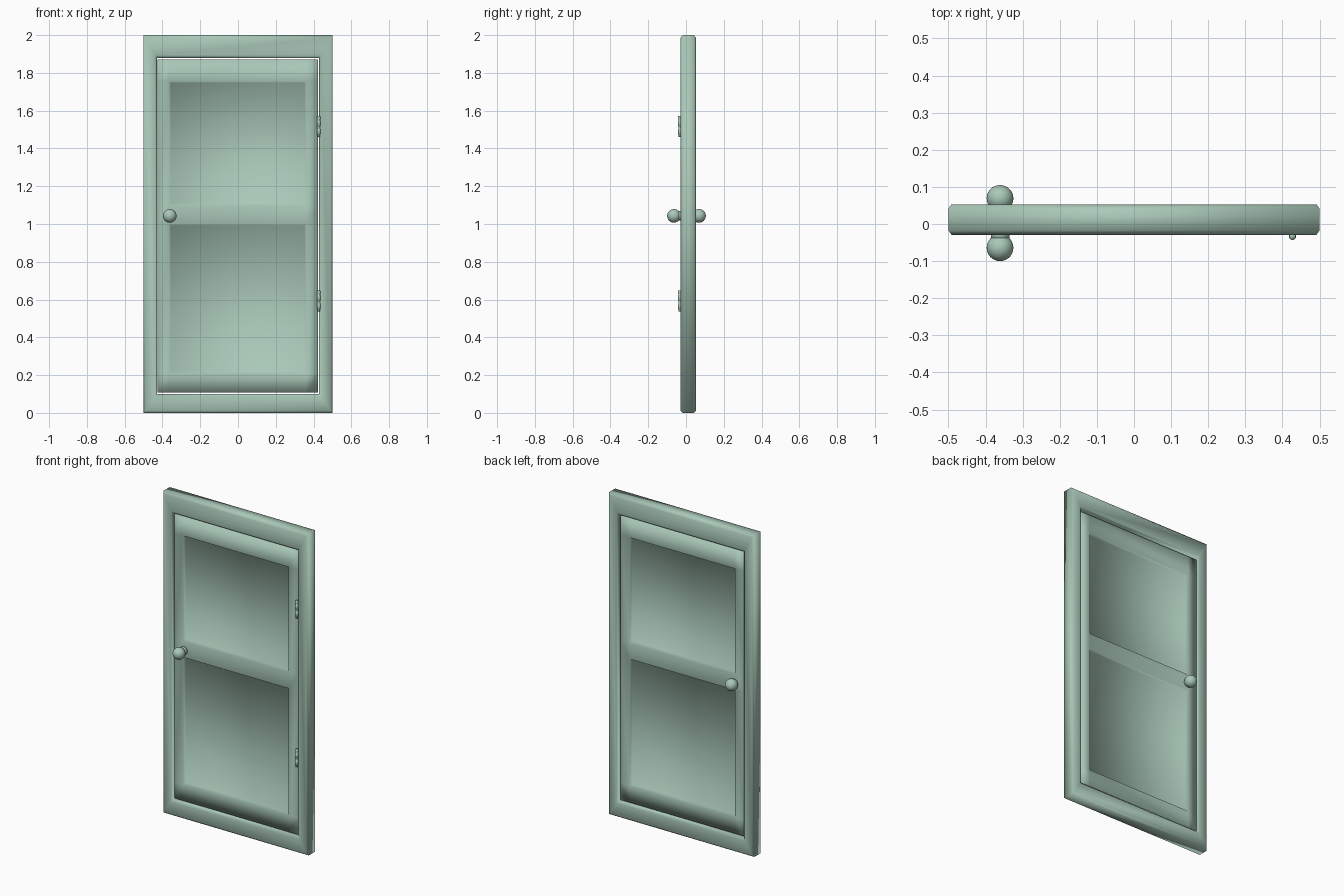
import bpy, bmesh, math
from mathutils import Matrix

if "Cube" in bpy.data.objects:
    bpy.data.objects.remove(bpy.data.objects["Cube"])

mat = bpy.data.materials.new("sage_green")
mat.diffuse_color = (0.40, 0.58, 0.48, 1)
mat.use_nodes = True
mat.node_tree.nodes["Principled BSDF"].inputs["Base Color"].default_value = mat.diffuse_color


def finish(name, bm):
    bmesh.ops.recalc_face_normals(bm, faces=bm.faces[:])
    me = bpy.data.meshes.new(name)
    bm.to_mesh(me)
    bm.free()
    me.materials.append(mat)
    for p in me.polygons:
        p.use_smooth = True
    ob = bpy.data.objects.new(name, me)
    bpy.context.collection.objects.link(ob)
    return ob


def rect(bm, x0, x1, z0, z1, y):
    return [bm.verts.new((x, y, z)) for x, z in ((x0, z0), (x1, z0), (x1, z1), (x0, z1))]


def bridge(bm, a, b):
    n = len(a)
    for i in range(n):
        j = (i + 1) % n
        bm.faces.new((a[i], a[j], b[j], b[i]))


# Door frame: chamfered profile (t = 0 outside, 1 at the opening) swept round
bm = bmesh.new()
profile = [(0, -0.018), (0.12, -0.029), (0.88, -0.029), (1, -0.018),
           (1, 0.042), (0.88, 0.053), (0.12, 0.053), (0, 0.042)]
rings = [rect(bm, -0.5 + 0.07 * t, 0.5 - 0.07 * t, 0.1 * t, 2 - 0.12 * t, y) for t, y in profile]
for i, r in enumerate(rings):
    bridge(bm, r, rings[(i + 1) % len(rings)])
finish("door_frame", bm)

# Door leaf: slab with two recessed panels on each side
X0, X1, Z0, Z1 = -0.427, 0.424, 0.108, 1.872
xs = [X0, -0.365, 0.36, X1]
zs = [Z0, 0.21, 1.0, 1.1, 1.755, Z1]
bm = bmesh.new()
sides = []
for y, inward in ((-0.016, 1), (0.04, -1)):
    g = [[bm.verts.new((x, y, z)) for x in xs] for z in zs]
    for j in range(len(zs) - 1):
        for i in range(len(xs) - 1):
            q = [g[j][i], g[j][i + 1], g[j + 1][i + 1], g[j + 1][i]]
            if i == 1 and j in (1, 3):
                s = 0.008
                p = rect(bm, xs[1] + s, xs[2] - s, zs[j] + s, zs[j + 1] - s, y + 0.014 * inward)
                bridge(bm, q, p)
                bm.faces.new(p)
            else:
                bm.faces.new(q)
    edge = g[0] + [r[-1] for r in g[1:-1]] + g[-1][::-1] + [r[0] for r in g[-2:0:-1]]
    sides.append(edge)
bridge(bm, sides[0], sides[1])
finish("door_leaf", bm)

# Door knobs: ball on a short neck, one on each face
for name, y, neck_y in (("front_knob", -0.064, -0.028), ("back_knob", 0.069, 0.045)):
    bm = bmesh.new()
    bmesh.ops.create_uvsphere(bm, u_segments=32, v_segments=16, radius=0.036,
                              matrix=Matrix.Translation((-0.361, y, 1.043)))
    finish(name, bm)
    bm = bmesh.new()
    bmesh.ops.create_cone(bm, cap_ends=True, segments=24, radius1=0.025, radius2=0.025, depth=0.035,
                          matrix=Matrix.Translation((-0.361, neck_y, 1.043)) @ Matrix.Rotation(math.pi / 2, 4, 'X'))
    finish(name + "_neck", bm)

# Hinges: stepped knuckle barrel turned from a profile, plus a thin leaf
turned = [(0.0, -0.056), (0.007, -0.054), (0.007, -0.042), (0.0095, -0.04), (0.0095, -0.014),
          (0.007, -0.012), (0.007, 0.002), (0.0095, 0.004), (0.0095, 0.03),
          (0.007, 0.032), (0.010, 0.044), (0.008, 0.055), (0.0, 0.057)]
for name, z in (("lower_hinge", 0.592), ("upper_hinge", 1.516)):
    bm = bmesh.new()
    prev = None
    for r, h in turned:
        ring = [bm.verts.new((0.427 + max(r, 0.0005) * math.cos(a * math.tau / 16),
                              -0.033 + max(r, 0.0005) * math.sin(a * math.tau / 16), z + h)) for a in range(16)]
        if prev:
            bridge(bm, prev, ring)
        else:
            bm.faces.new(ring)
        prev = ring
    bm.faces.new(prev)
    finish(name, bm)
    bm = bmesh.new()
    bmesh.ops.create_cube(bm, size=1, matrix=Matrix.Translation((0.425, -0.02, z)) @ Matrix.Diagonal((0.012, 0.022, 0.08, 1)))
    finish(name + "_leaf", bm)
